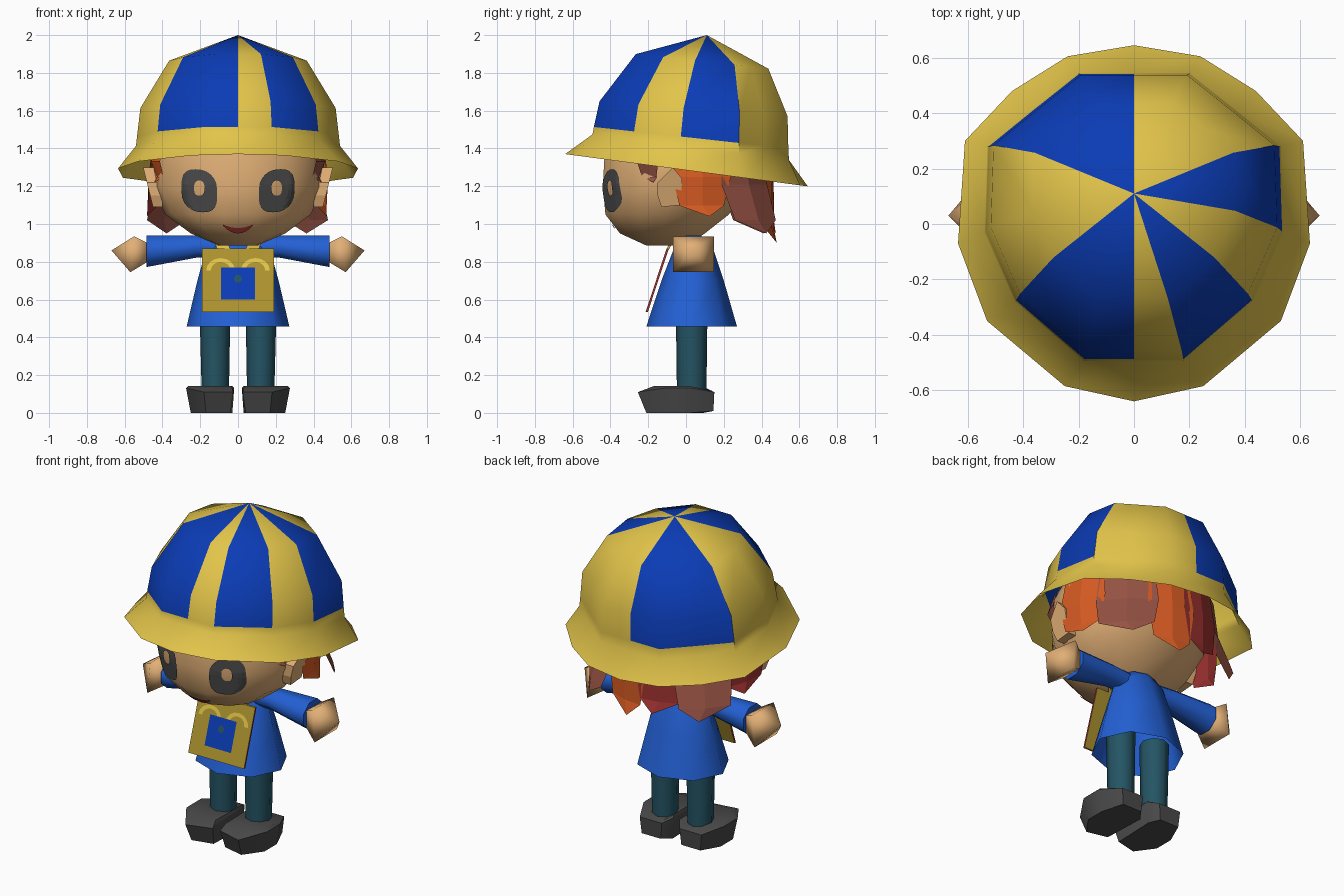
import bpy, bmesh, math
from mathutils import Vector
from mathutils.bvhtree import BVHTree

if "Cube" in bpy.data.objects:
    bpy.data.objects.remove(bpy.data.objects["Cube"])


def material(name, r, g, b):
    m = bpy.data.materials.new(name)
    lin = [((c / 255 + 0.055) / 1.055) ** 2.4 for c in (r, g, b)]
    m.diffuse_color = (*lin, 1)
    m.use_nodes = True
    m.node_tree.nodes["Principled BSDF"].inputs["Base Color"].default_value = m.diffuse_color
    return m


YELLOW = material("hat yellow", 226, 196, 74)
NAVY = material("stripe blue", 11, 60, 182)
COAT = material("coat blue", 35, 96, 212)
SKIN = material("skin", 225, 175, 118)
ORANGE = material("hair orange", 217, 92, 35)
BROWN = material("hair brown", 150, 82, 68)
RED = material("hair red", 162, 52, 50)
TEAL = material("trouser teal", 36, 84, 100)
GREY = material("dark grey", 74, 73, 73)
OLIVE = material("bag olive", 174, 147, 47)


def make(name, verts, faces, mats, rule=None, fix=True, smooth=None):
    """Build a mesh object; rule(face number) gives the material index."""
    me = bpy.data.meshes.new(name)
    me.from_pydata([tuple(v) for v in verts], [], faces)
    for m in mats:
        me.materials.append(m)
    if rule:
        for p in me.polygons:
            p.material_index = rule(p.index)
    if fix:
        bm = bmesh.new()
        bm.from_mesh(me)
        bmesh.ops.recalc_face_normals(bm, faces=bm.faces)
        bm.to_mesh(me)
        bm.free()
    ob = bpy.data.objects.new(name, me)
    bpy.context.collection.objects.link(ob)
    if smooth:
        bpy.ops.object.select_all(action='DESELECT')
        ob.select_set(True)
        bpy.context.view_layer.objects.active = ob
        bpy.ops.object.shade_smooth_by_angle(angle=math.radians(smooth))
    return ob


def loft(name, rings, mats, rule=None, start=True, end=True, tip=None, smooth=60):
    """Skin a list of rings, with optional end caps or a pointed tip."""
    n = len(rings[0])
    verts = [v for r in rings for v in r]
    faces = [(i * n + j, i * n + (j + 1) % n, (i + 1) * n + (j + 1) % n, (i + 1) * n + j)
             for i in range(len(rings) - 1) for j in range(n)]
    last = (len(rings) - 1) * n
    if tip:
        verts.append(tip)
        faces += [(last + j, last + (j + 1) % n, len(verts) - 1) for j in range(n)]
    elif end:
        faces.append(tuple(range(last, last + n)))
    if start:
        faces.append(tuple(reversed(range(n))))
    return make(name, verts, faces, mats, rule, start, smooth)


def ring(cx, cy, rx, ry, z, n=8):
    return [(cx + rx * math.cos(2 * math.pi * k / n), cy + ry * math.sin(2 * math.pi * k / n), z)
            for k in range(n)]


def side_ring(s, x, cy, cz, ry, rz, n=8, lean=0.0):
    """Ring around the x axis whose flat sides lie at ry and rz."""
    grow = 1 / math.cos(math.pi / n)
    pts = []
    for k in range(n):
        a = 2 * math.pi * (k + .5) / n
        v = grow * math.sin(a)
        pts.append((s * (x - lean * v), cy + ry * grow * math.cos(a), cz + rz * v))
    return pts


SIDES = ((1, "right"), (-1, "left"))

# Hat: brim and striped crown in one tilted shell
crown = [(0, -.495), (.18, -.495), (.43, -.28), (.54, -.03), (.53, .28), (.37, .41), (.2, .545), (0, .545)]
brim = [(0, -.64), (.25, -.585), (.53, -.35), (.635, -.07), (.61, .3), (.44, .48), (.24, .605), (0, .645)]


def hat_ring(half, scale, cy, z, slope):
    full = half + [(-x, y) for x, y in half[6:0:-1]]
    pts = [(x * scale, cy + (y - .025) * scale) for x, y in full]
    return [(x, y, z - slope * y) for x, y in pts]


hat_rings = [hat_ring(brim, 1, .025, 1.285, .133),
             hat_ring(crown, 1, .025, 1.41, .13),
             hat_ring(crown, .99, .027, 1.46, .11),
             hat_ring(crown, .957, .04, 1.613, .08),
             hat_ring(crown, .675, .085, 1.87, .11)]
loft("hat", hat_rings, [YELLOW, NAVY],
     lambda f: int(f // 14 >= 2 and f % 14 in (1, 3, 7, 8, 9, 12, 13)),
     start=False, tip=(0, .11, 2.0), smooth=42)

# Head
head = loft("head", [ring(0, -.1, .1, .11, .885, 14), ring(0, -.125, .25, .23, .95, 14),
                     ring(0, -.1, .385, .335, 1.05, 14), ring(0, -.055, .455, .395, 1.2, 14),
                     ring(0, -.02, .455, .42, 1.4, 14), ring(0, .02, .38, .38, 1.6, 14)], [SKIN], smooth=70)
tree = BVHTree.FromPolygons([v.co for v in head.data.vertices],
                            [tuple(p.vertices) for p in head.data.polygons])


def on_face(x, z):
    hit = tree.ray_cast(Vector((x, -2, z)), Vector((0, 1, 0)))[0]
    return (x, hit.y - .008, z)


# Eyes: dark rounded plates with a small bright opening, laid on the face
for s, side in SIDES:
    pts, n, rows = [], 24, 5
    for i in range(rows):
        t = i / (rows - 1)
        rx, rz = .028 + .067 * t, .04 + .074 * t
        for k in range(n):
            c, w = math.cos(2 * math.pi * k / n), math.sin(2 * math.pi * k / n)
            c, w = (math.copysign(abs(q) ** .8, q) for q in (c, w))
            pts.append(on_face(s * (.205 + rx * c + .02 * t * w * abs(w)), 1.19 - .014 * t + rz * w))
    make("eye_" + side, pts,
         [(i * n + j, i * n + (j + 1) % n, (i + 1) * n + (j + 1) % n, (i + 1) * n + j)[::-s]
          for i in range(rows - 1) for j in range(n)], [GREY], fix=False)

# Mouth: smiling crescent
pts = []
for k in range(9):
    u = (k - 4) / 4
    pts += [on_face(.08 * u, .95 + .04 * u * u), on_face(.08 * u, .978 + .02 * u * u)]
make("mouth", pts, [(2 * k, 2 * k + 2, 2 * k + 3, 2 * k + 1) for k in range(8)], [RED], fix=False)

# Ears: flared flat-faced wedges
for s, side in SIDES:
    outline = [(-.15, 1.15), (-.13, 1.09), (-.03, 1.1), (-.02, 1.24), (-.07, 1.3), (-.15, 1.22)]
    inner = [(s * .4, y, z) for y, z in outline]
    outer = [(s * (.45 + .25 * (z - 1.09)), y, z) for y, z in outline]
    loft("ear_" + side, [inner, outer], [SKIN], smooth=None)

# Hair locks under the hat: start angle, end angle, tip height, tip radius, colour
locks = [(-30, -17, 1.22, .47, BROWN), (-5, 30, 1.04, .49, ORANGE), (27, 66, .95, .57, BROWN),
         (62, 94, .9, .5, ORANGE), (89, 122, .95, .5, RED), (117, 154, .95, .57, BROWN),
         (150, 187, 1.04, .5, RED), (197, 210, 1.22, .47, ORANGE)]
for i, (a0, a1, tip, out, mat) in enumerate(locks):
    mid = (a0 + a1) / 2
    pts = []
    for t, width, rad in ((0, 1, .455), (.45, 1.1, .48), (.85, .85, out - .02)):
        for u in (-1, 0, 1):
            a = math.radians(mid + u * width * (a1 - a0) / 2)
            z = 1.42 + t * (tip - 1.42)
            pts.append((rad * math.cos(a), rad * math.sin(a) - .015, z))
    a = math.radians(mid + (4 if mid < 90 else -4))
    pts.append((out * math.cos(a), out * math.sin(a) - .015, tip))
    faces = [(r + 3, r + 4, r + 1, r) for r in (0, 1, 3, 4)] + [(6, 9, 7), (7, 9, 8)]
    make("hair_lock_%d" % (i + 1), pts, faces, [mat], fix=False)

# Neck, coat and collar
loft("neck", [ring(0, .02, .07, .06, .84), ring(0, .0, .07, .06, .97)], [SKIN])
loft("coat", [ring(0, .03, .272, .24, .457), ring(0, .035, .215, .165, .7),
              ring(0, .04, .165, .1, .88), ring(0, .035, .11, .08, .935)], [COAT], start=False)
for s, side in SIDES:
    make("collar_" + side, [(s * .135, -.055, .94), (s * .07, -.085, .94), (s * .04, -.1, .865),
                            (s * .11, -.09, .865)], [(0, 1, 2, 3)[::s]], [YELLOW], fix=False)

# Arms, legs and shoes
sole = [(.03, .09), (.07, .145), (.2, .145), (.25, .02), (.25, -.1), (.17, -.21), (.04, -.18)]
upper = [(.02, .09), (.06, .15), (.21, .15), (.275, .02), (.275, -.11), (.18, -.255), (.025, -.21)]
for s, side in SIDES:
    loft("sleeve_" + side, [side_ring(s, .08, .04, .875, .06, .055), side_ring(s, .22, .04, .88, .07, .058),
                            side_ring(s, .485, .04, .855, .095, .083)], [COAT])
    loft("hand_" + side, [side_ring(s, .47, .04, .85, .06, .045, 4),
                          side_ring(s, .56, .04, .84, .108, .095, 4, .01)],
         [SKIN], tip=(s * .67, .03, .86), smooth=75)
    loft("leg_" + side, [ring(s * .12, .03, .072, .078, .1), ring(s * .122, .03, .082, .084, .56)], [TEAL])
    loft("shoe_" + side, [[(s * x, y, .01 if y > .1 else 0) for x, y in sole],
                          [(s * x, y, .11 if abs(y) > .14 else .132) for x, y in upper],
                          [(s * (.147 + (x - .147) * .92), max(y * .9, -.17), .142 if y < .1 else .118)
                           for x, y in upper]], [GREY], smooth=40)


# Bag: thin tilted panel with red side edges, blue patch and pale handle arcs
def bag_point(x, z, lift=0.0):
    return (x, -.097 - (.87 - z) * .33 - lift, z)


corners = [(-.19, .535), (.19, .535), (.19, .87), (-.19, .87)]
loft("bag", [[bag_point(x, z, -.006) for x, z in corners], [bag_point(x, z, .006) for x, z in corners]],
     [OLIVE, RED], lambda f: int(f in (1, 3)), smooth=None)
make("bag_patch", [bag_point(x, z, .011) for x, z in ((-.09, .6), (.09, .6), (.09, .77), (-.09, .77))],
     [(0, 1, 2, 3)], [NAVY], fix=False)
make("bag_button", [bag_point(.022 * math.cos(k * math.pi / 3), .71 + .022 * math.sin(k * math.pi / 3), .015)
                    for k in range(6)], [tuple(range(6))], [TEAL], fix=False)
for s, side in SIDES:
    pts = []
    for k in range(9):
        a = math.pi * k / 8
        for r in (.052, .076):
            pts.append(bag_point(s * .092 + r * math.cos(a), .755 + r * .85 * math.sin(a), .01))
    make("bag_arc_" + side, pts, [(2 * k, 2 * k + 1, 2 * k + 3, 2 * k + 2) for k in range(8)],
         [YELLOW], fix=False)
